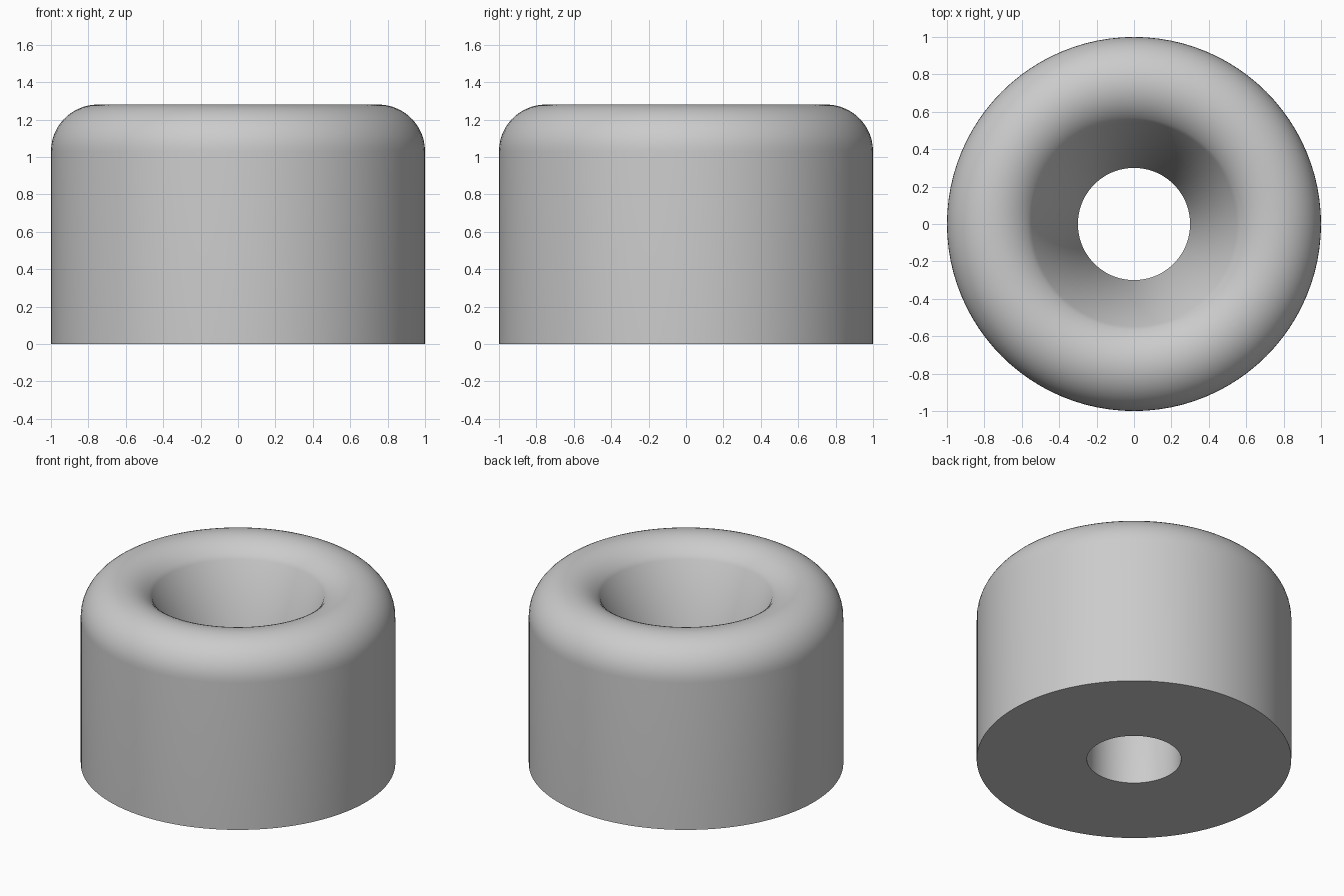
import bpy, bmesh
from math import sin, cos, pi, radians
from mathutils import Vector

cube = bpy.data.objects.get("Cube")
if cube:
    bpy.data.objects.remove(cube, do_unlink=True)

HEIGHT = 1.28
OUTER = 1.0
BORE = 0.3
FILLET = 0.25
STEPS = 20
SEGMENTS = 96

# Plain grey rubber
grey = bpy.data.materials.new("light grey")
grey.use_nodes = True
color = (0.6, 0.6, 0.6, 1)
grey.diffuse_color = color
grey.node_tree.nodes["Principled BSDF"].inputs["Base Color"].default_value = color

# Half section: base, outer wall, rounded crown, tapered recess, straight bore
profile = [(BORE, 0), (OUTER, 0)]
sweep = radians(90 + 54)
for i in range(STEPS + 1):
    a = sweep * i / STEPS
    profile.append((OUTER - FILLET + FILLET * cos(a), HEIGHT - FILLET + FILLET * sin(a)))
profile.append((BORE, 0.5))

# Revolve the section around the vertical axis
bm = bmesh.new()
verts = [bm.verts.new((r, 0, z)) for r, z in profile]
edges = [bm.edges.new((v, verts[(i + 1) % len(verts)])) for i, v in enumerate(verts)]
bmesh.ops.spin(bm, geom=verts + edges, cent=Vector(), axis=Vector((0, 0, 1)),
               angle=2 * pi, steps=SEGMENTS, use_merge=False)
bmesh.ops.remove_doubles(bm, verts=bm.verts[:], dist=0.0005)
bmesh.ops.recalc_face_normals(bm, faces=bm.faces[:])

mesh = bpy.data.meshes.new("round_foot")
bm.to_mesh(mesh)
bm.free()
mesh.materials.append(grey)
foot = bpy.data.objects.new("round_foot", mesh)
bpy.context.collection.objects.link(foot)

# Smooth walls with a crisp base edge
bpy.ops.object.select_all(action='DESELECT')
foot.select_set(True)
bpy.context.view_layer.objects.active = foot
bpy.ops.object.shade_smooth_by_angle(angle=radians(30))
